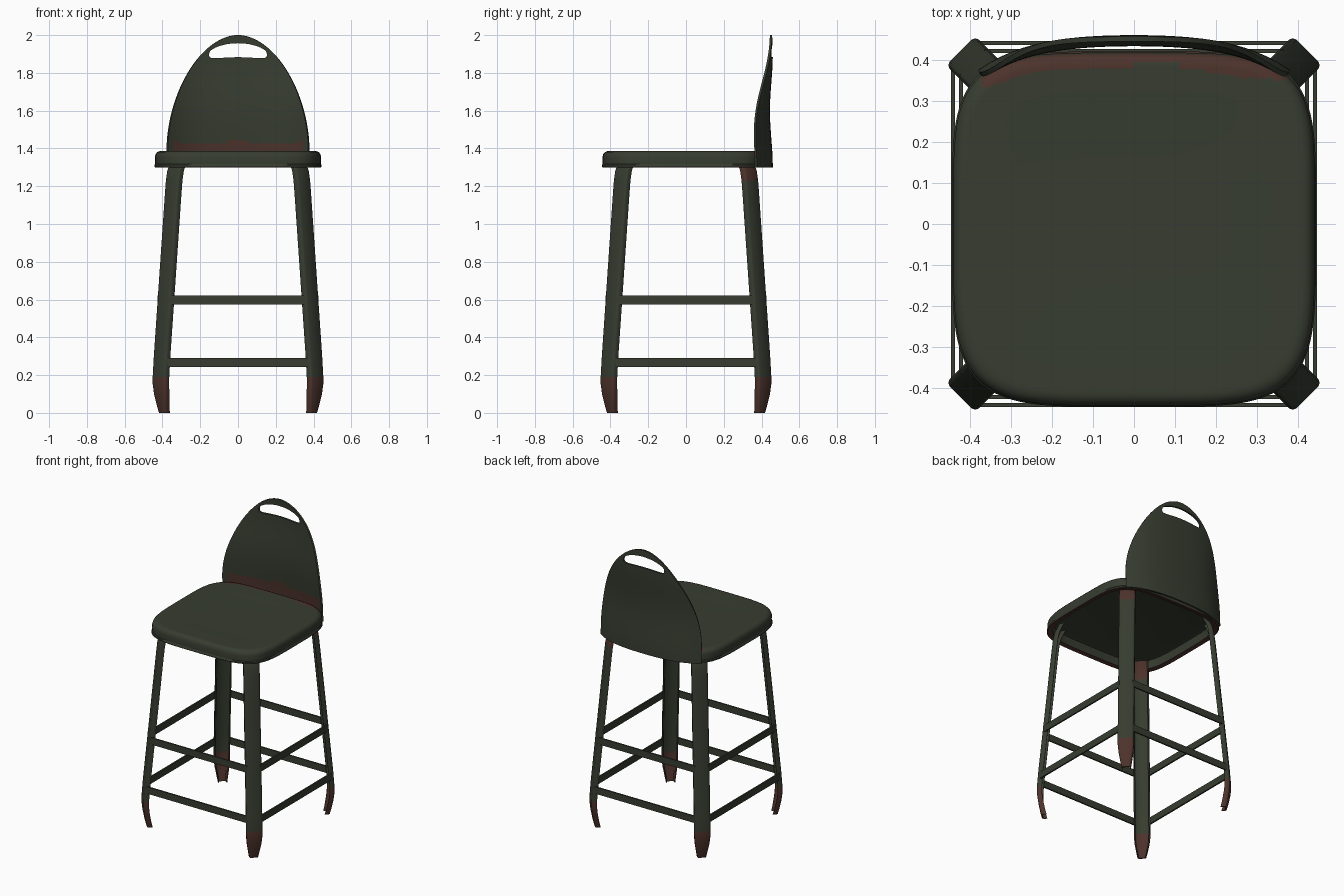
import bpy, bmesh, math
from mathutils import Vector

cube = bpy.data.objects.get("Cube")
if cube:
    bpy.data.objects.remove(cube, do_unlink=True)


def make_material(name, rgb):
    m = bpy.data.materials.new(name)
    m.use_nodes = True
    m.diffuse_color = (*rgb, 1)
    bsdf = m.node_tree.nodes["Principled BSDF"]
    bsdf.inputs["Base Color"].default_value = (*rgb, 1)
    bsdf.inputs["Roughness"].default_value = 0.6
    return m


GREEN = make_material("dark_green_paint", (0.038, 0.046, 0.030))
RUST = make_material("rust_brown", (0.075, 0.033, 0.025))


def finish(name, bm, rust_rule=None):
    """Turn a bmesh into an object, with rust on the faces picked by the rule."""
    bmesh.ops.recalc_face_normals(bm, faces=bm.faces)
    bm.normal_update()
    mesh = bpy.data.meshes.new(name)
    bm.to_mesh(mesh)
    bm.free()
    obj = bpy.data.objects.new(name, mesh)
    bpy.context.collection.objects.link(obj)
    mesh.materials.append(GREEN)
    mesh.materials.append(RUST)
    paint(obj, rust_rule)
    return obj


def paint(obj, rule):
    for p in obj.data.polygons:
        p.material_index = int(bool(rule and rule(p.center, p.normal)))


def activate(obj):
    bpy.ops.object.select_all(action="DESELECT")
    obj.select_set(True)
    bpy.context.view_layer.objects.active = obj


def smooth(obj, degrees=35):
    activate(obj)
    bpy.ops.object.shade_smooth_by_angle(angle=math.radians(degrees))


def loft(bm, rings):
    """Join closed rings of points with quads and cap both ends."""
    loops = [[bm.verts.new(p) for p in ring] for ring in rings]
    n = len(loops[0])
    for a, b in zip(loops, loops[1:]):
        for i in range(n):
            j = (i + 1) % n
            bm.faces.new((a[i], a[j], b[j], b[i]))
    bm.faces.new(loops[0])
    bm.faces.new(loops[-1])


# Seat: pressed pan with a rounded rim, a folded flange and a hollow underside
def seat_ring(inset, z, n=120):
    pts = []
    for i in range(n):
        a = math.tau * i / n
        c, s = math.cos(a), math.sin(a)
        half_y = 0.42 if s > 0 else 0.445
        x = math.copysign(abs(c) ** (2 / 4.5), c) * (0.443 - inset)
        y = math.copysign(abs(s) ** (2 / 4.5), s) * (half_y - inset)
        pts.append((x, y, z))
    return pts


def seat_rust(c, n):
    edge = 0.385 - 0.35 * c.x ** 2 + 0.007 * math.sin(22 * c.x)
    worn_back = n.z > 0.3 and c.y > edge and abs(c.x) < 0.37
    flange = n.z < -0.5 and c.z < 1.32
    return worn_back or flange


rings = [(0.05, 1.365), (0.035, 1.36), (0.03, 1.306), (0.004, 1.30), (0, 1.303), (0, 1.312),
         (0.004, 1.318), (0.003, 1.355), (0.007, 1.37), (0.015, 1.38), (0.026, 1.385)]
rings += [(0.034 + 0.008 * i, 1.386) for i in range(9)] + [(0.16, 1.384), (0.28, 1.382)]
bm = bmesh.new()
loft(bm, [seat_ring(*r) for r in rings])
smooth(finish("seat", bm, seat_rust))


# Backrest: curved arched panel reaching down behind the seat
def back_point(u, z):
    s = max(0, (z - 1.4) / 0.6)
    x = u * 0.375 * max(0, 1 - s ** 1.8) ** (1 / 1.9)
    y = 0.446 + 0.0075 * math.cos(math.tau * (z - 1.3) / 0.6)
    return Vector((x, y - 0.25 * x ** 2 - 2.42 * x ** 4, z))


ROWS, COLS = 60, 28
bm = bmesh.new()
grid = []
for r in range(ROWS + 1):
    z = 1.3 + 0.7 * math.sin(r / ROWS * math.pi / 2)
    grid.append([bm.verts.new(back_point(2 * c / COLS - 1, z)) for c in range(COLS + 1)])
for lo, hi in zip(grid, grid[1:]):
    for c in range(COLS):
        bm.faces.new((lo[c], lo[c + 1], hi[c + 1], hi[c]))
bmesh.ops.remove_doubles(bm, verts=bm.verts, dist=0.0002)
backrest = finish("backrest", bm)

# Cutter for the arched hand hole
bm = bmesh.new()
outline = []
for i in range(48):
    a = math.tau * i / 48
    x, s = 0.153 * math.cos(a), math.sin(a)
    outline.append((x, 1.92 - x * x + math.copysign(0.037 * abs(s) ** 0.6, s)))
loft(bm, [[(x, y, z) for x, z in outline] for y in (0.3, 0.6)])
cutter = finish("hand_hole_cutter", bm)
cutter.hide_render = True

solid = backrest.modifiers.new("thickness", "SOLIDIFY")
solid.thickness = 0.012
solid.offset = 0
cut = backrest.modifiers.new("hand_hole", "BOOLEAN")
cut.operation = "DIFFERENCE"
cut.solver = "EXACT"
cut.object = cutter
activate(backrest)
for name in ("thickness", "hand_hole"):
    bpy.ops.object.modifier_apply(modifier=name)
bpy.data.objects.remove(cutter, do_unlink=True)
paint(backrest, lambda c, n: n.y < -0.3 and abs(c.x) < 0.35
      and c.z < 1.43 + 0.012 * math.sin(17 * c.x + 1.5))
smooth(backrest)

# Legs: folded channels facing the diagonals, with tapered feet
HALF_SECTION = [(0.38, 0), (0.46, 0.004), (0.5, 0.012), (0.5, 0.032),
                (0.42, 0.032), (0.42, 0.016), (0.34, 0.008)]
SECTION = HALF_SECTION + [(-t, d) for t, d in reversed(HALF_SECTION)]
# height, distance from the centre on each axis, width
STATIONS = [(0, 0.403, 0.055), (0.04, 0.410, 0.07), (0.1, 0.418, 0.09), (0.15, 0.422, 0.099),
            (0.19, 0.422, 0.1), (0.3, 0.416, 0.1), (1.15, 0.358, 0.1), (1.23, 0.352, 0.1),
            (1.28, 0.345, 0.1), (1.34, 0.325, 0.1)]


def build_leg(name, sx, sy):
    out = Vector((sx, sy, 0)).normalized()
    side = Vector((-out.y, out.x, 0))
    bm = bmesh.new()
    loft(bm, [[Vector((sx * c, sy * c, z)) + side * t * w - out * d for t, d in SECTION]
              for z, c, w in STATIONS])

    def rust(c, n):
        worn_top = c.z > 1.23 and (n.dot(out) < -0.5 or (sx > 0 and sy > 0))
        return c.z < 0.19 or worn_top

    smooth(finish(name, bm, rust), 50)


for sx, x_name in ((-1, "right"), (1, "left")):
    for sy, y_name in ((-1, "front"), (1, "back")):
        build_leg(f"{y_name}_{x_name}_leg", sx, sy)

# Stretchers: flat strips on all four sides at two heights
for level, z, dist, half in (("lower", 0.267, 0.44, 0.385), ("upper", 0.598, 0.421, 0.365)):
    for k, side_name in enumerate(("front", "left", "back", "right")):
        bm = bmesh.new()
        bmesh.ops.create_cube(bm, size=1)
        for v in bm.verts:
            p = Vector((v.co.x * 2 * half, v.co.y * 0.01 - dist, v.co.z * 0.046 + z))
            a = k * math.pi / 2
            v.co = (p.x * math.cos(a) - p.y * math.sin(a),
                    p.x * math.sin(a) + p.y * math.cos(a), p.z)
        finish(f"{level}_{side_name}_stretcher", bm)
